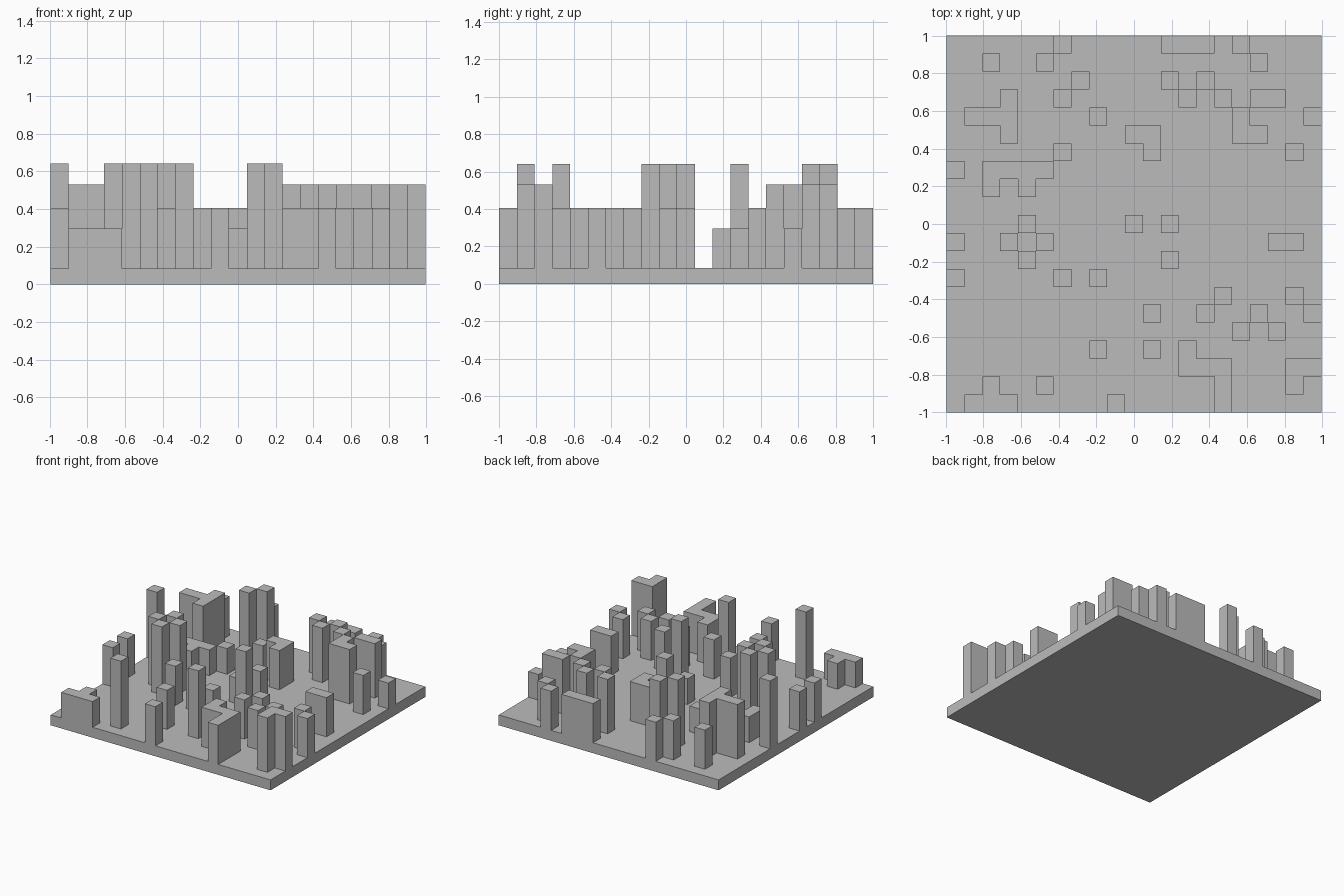
import bpy
import bmesh

cube = bpy.data.objects.get("Cube")
if cube:
    bpy.data.objects.remove(cube, do_unlink=True)

# City plan, back row first: each letter is a tower cell of one height
PLAN = [
    "......B.....BBB.B....",
    "..B..B...........B...",
    ".......D....C.C......",
    "...C..D......C.C.CC..",
    ".CCC....A.......C...A",
    "...C......BB....CC...",
    "......A....B.......B.",
    "D.AAAA...............",
    "..A.A................",
    ".....................",
    "....D.....A.B........",
    "B..D.D............BB.",
    "....D.......D........",
    "B.....B.B............",
    "...............B...B.",
    "...........B..B..B..B",
    "................B.B..",
    "........B..D.B.......",
    ".............BBB...CC",
    "..A..D.........B...C.",
    ".AAA.....B.....B.....",
]
TOPS = {"A": 0.295, "B": 0.405, "C": 0.53, "D": 0.64}
NAMES = {"A": "low_block", "B": "medium_tower", "C": "tall_tower", "D": "highest_tower"}
COUNT = len(PLAN)
HALF_X, HALF_Y, SLAB = 0.995, 1.0, 0.085
STEP_X, STEP_Y = 2 * HALF_X / COUNT, 2 * HALF_Y / COUNT

grey = bpy.data.materials.new("concrete_grey")
grey.use_nodes = True
grey.diffuse_color = (0.5, 0.5, 0.5, 1)
grey.node_tree.nodes["Principled BSDF"].inputs["Base Color"].default_value = (0.5, 0.5, 0.5, 1)


def extrude_cells(name, cells, step_x, step_y, bottom, top):
    """Join square cells into one footprint and raise it to a solid block."""
    bm = bmesh.new()
    corners = {}

    def corner(col, row):
        if (col, row) not in corners:
            corners[col, row] = bm.verts.new((-HALF_X + col * step_x, HALF_Y - row * step_y, bottom))
        return corners[col, row]

    for row, col in cells:
        bm.faces.new([corner(col, row + 1), corner(col + 1, row + 1),
                      corner(col + 1, row), corner(col, row)])
    raised = bmesh.ops.extrude_face_region(bm, geom=bm.faces[:], use_keep_orig=True)
    for item in raised["geom"]:
        if isinstance(item, bmesh.types.BMVert):
            item.co.z = top
    bmesh.ops.recalc_face_normals(bm, faces=bm.faces[:])
    bmesh.ops.dissolve_limit(bm, angle_limit=0.01, verts=bm.verts[:], edges=bm.edges[:])
    mesh = bpy.data.meshes.new(name)
    bm.to_mesh(mesh)
    bm.free()
    mesh.materials.append(grey)
    bpy.context.collection.objects.link(bpy.data.objects.new(name, mesh))


def connected(start, letter, left):
    """Collect the touching cells that share one height."""
    group, queue = [], [start]
    while queue:
        row, col = queue.pop()
        if left.get((row, col)) != letter:
            continue
        del left[row, col]
        group.append((row, col))
        queue += [(row + 1, col), (row - 1, col), (row, col + 1), (row, col - 1)]
    return group


# Ground slab
extrude_cells("ground_slab", [(0, 0)], 2 * HALF_X, 2 * HALF_Y, 0, SLAB)

# Towers and blocks
left = {(r, c): ch for r, line in enumerate(PLAN) for c, ch in enumerate(line) if ch in TOPS}
number = 0
while left:
    start, letter = next(iter(left.items()))
    number += 1
    extrude_cells(f"{NAMES[letter]}_{number}", connected(start, letter, left),
                  STEP_X, STEP_Y, SLAB, TOPS[letter])
